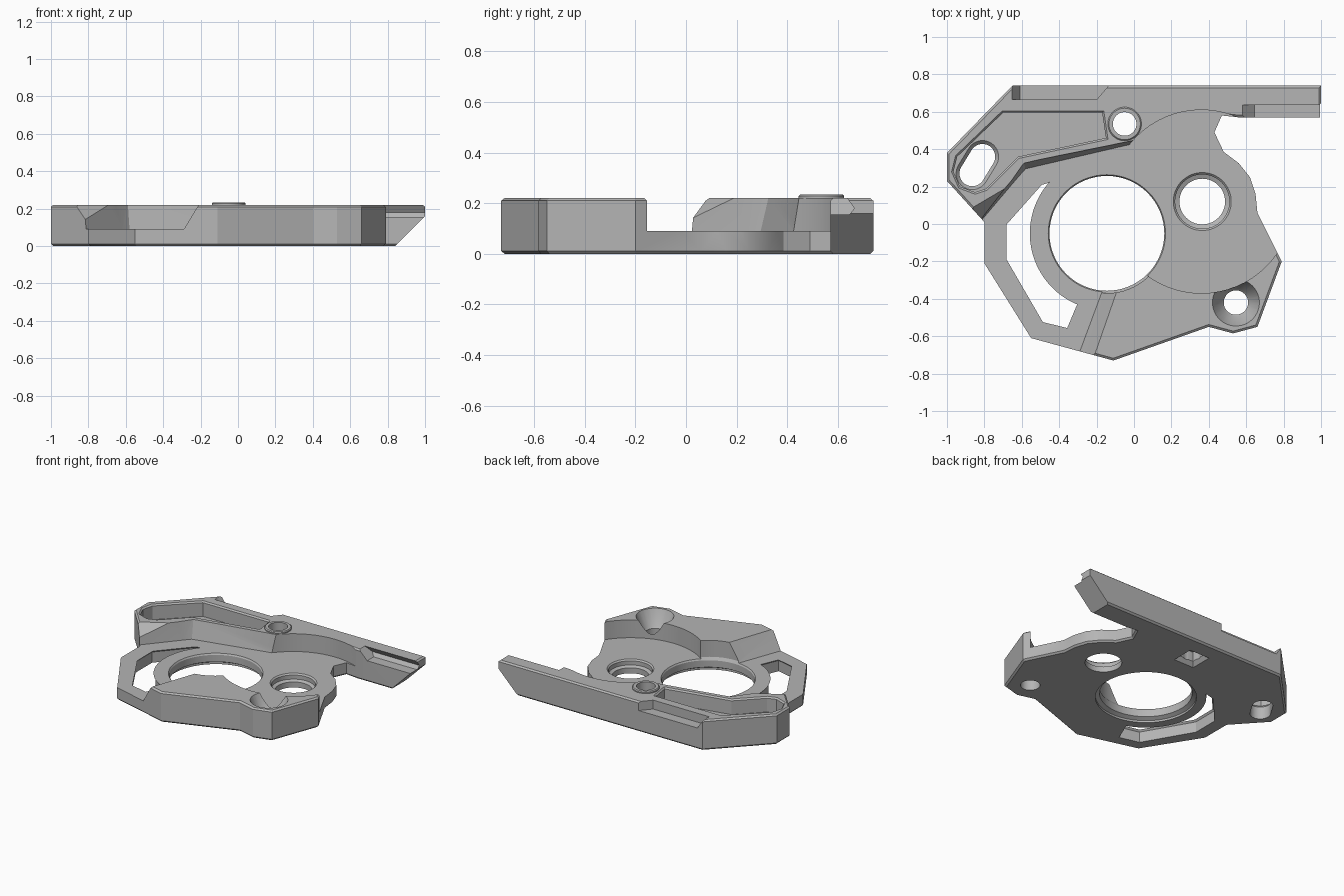
import bpy, bmesh
from math import cos, sin, radians
from mathutils import Vector

cube = bpy.data.objects.get("Cube")
if cube:
    bpy.data.objects.remove(cube)

TOP, DECK = 0.22, 0.09

grey = bpy.data.materials.new("matte_grey")
grey.use_nodes = True
grey.diffuse_color = (0.46, 0.46, 0.46, 1)
grey.node_tree.nodes["Principled BSDF"].inputs["Base Color"].default_value = (0.46, 0.46, 0.46, 1)


def loft(name, loops):
    """Solid through matching loops of 3D points."""
    bm = bmesh.new()
    rings = [[bm.verts.new(p) for p in loop] for loop in loops]
    n = len(rings[0])
    for low, high in zip(rings, rings[1:]):
        for i in range(n):
            j = (i + 1) % n
            bm.faces.new((low[i], low[j], high[j], high[i]))
    bm.faces.new(rings[0][::-1])
    bm.faces.new(rings[-1])
    bmesh.ops.triangulate(bm, faces=bm.faces[:])
    bmesh.ops.recalc_face_normals(bm, faces=bm.faces[:])
    mesh = bpy.data.meshes.new(name)
    bm.to_mesh(mesh)
    bm.free()
    mesh.materials.append(grey)
    ob = bpy.data.objects.new(name, mesh)
    bpy.context.collection.objects.link(ob)
    return ob


def at(pts, z):
    return [(x, y, z) for x, y in pts]


def inset(pts, d):
    """Mitred inset of a counter-clockwise polygon."""
    out = []
    for i, p in enumerate(pts):
        p = Vector(p)
        a = (p - Vector(pts[i - 1])).normalized()
        b = (Vector(pts[(i + 1) % len(pts)]) - p).normalized()
        na, nb = Vector((-a.y, a.x)), Vector((-b.y, b.x))
        out.append(tuple(p + (na + nb) * d / (1 + na.dot(nb))))
    return out


def arc(cx, cy, r, a0=0, a1=354.375, n=64):
    angles = [radians(a0 + (a1 - a0) * i / (n - 1)) for i in range(n)]
    return [(cx + r * cos(a), cy + r * sin(a)) for a in angles]


def turned(name, cx, cy, steps):
    """Round solid from (radius, height) steps."""
    return loft(name, [at(arc(cx, cy, r), z) for r, z in steps])


def combine(body, tool, operation="DIFFERENCE"):
    mod = body.modifiers.new("join", "BOOLEAN")
    mod.operation, mod.object, mod.solver = operation, tool, "EXACT"
    bpy.context.view_layer.objects.active = body
    bpy.ops.object.modifier_apply(modifier=mod.name)
    bpy.data.objects.remove(tool)


# Full-height plate with chamfered rims
outline = [(-0.65, 0.74), (-1, 0.38), (-1, 0.23), (-0.8, 0.01), (-0.8, -0.21), (-0.55, -0.61),
           (-0.11, -0.73), (0.4, -0.55), (0.53, -0.585), (0.66, -0.55), (0.79, -0.2), (0.66, 0.06),
           (0.65, 0.16), (0.62, 0.25), (0.56, 0.325), (0.48, 0.385), (0.43, 0.49), (0.47, 0.58),
           (0.56, 0.57), (1, 0.57), (1, 0.74)]
rim = inset(outline, 0.012)
plate = loft("bracket_plate", [at(rim, 0), at(outline, 0.012), at(outline, TOP - 0.01), at(rim, TOP)])

# Lowered deck on the left, with sloping walls
deck_low = [(0.1, 0.35), (0, 0.43), (-0.58, 0.295), (-0.62, 0.25), (-0.9, -0.08), (-1, -0.5), (-0.6, -0.9),
            (-0.33, -0.79), (-0.17, -0.36), (0, -0.2), (0.1, 0.1)]
deck_high = [(0.1, 0.35), (0, 0.45), (-0.59, 0.33), (-0.66, 0.23), (-1.05, 0), (-1.1, -0.5), (-0.6, -0.9),
             (-0.23, -0.79), (-0.08, -0.36), (0, -0.2), (0.1, 0.1)]
combine(plate, loft("deck_cut", [at(deck_low, DECK), at(deck_high, TOP + 0.02)]))

# Round recess about the middle bore
combine(plate, turned("recess_cut", 0.36, 0.12, [(0.49, DECK), (0.49, 0.3)]))

# Boss behind the ring
combine(plate, turned("boss", -0.05, 0.535, [(0.09, 0.15), (0.09, 0.228), (0.084, 0.234)]), "UNION")

# Bores: main ring, middle, front countersunk, boss
combine(plate, turned("main_bore", -0.145, -0.05,
                      [(0.335, -0.01), (0.335, 0.015), (0.307, 0.03), (0.307, 0.08), (0.32, 0.1), (0.32, 0.3)]))
combine(plate, turned("middle_bore", 0.365, 0.12,
                      [(0.122, -0.01), (0.122, 0.04), (0.145, 0.05), (0.145, 0.08), (0.165, 0.1)]))
combine(plate, turned("front_bore", 0.545, -0.42,
                      [(0.065, -0.01), (0.065, 0.1), (0.075, 0.11), (0.13, 0.23)]))
combine(plate, turned("boss_bore", -0.05, 0.535, [(0.063, -0.01), (0.063, 0.3)]))

# Square nut recess under the boss
nut = [(-0.135, 0.45), (0.035, 0.45), (0.035, 0.62), (-0.135, 0.62)]
nut_in = inset(nut, 0.025)
combine(plate, loft("nut_cut", [at(nut, -0.005), at(nut_in, 0.03), at(nut_in, 0.1)]))

# Window between ring and outer frame
window = arc(-0.145, -0.05, 0.4, 249, 133, 32)
window += [(-0.5, 0.22), (-0.695, 0.0), (-0.695, -0.19), (-0.495, -0.535), (-0.35, -0.57)]
window = window[::-1]
flare = inset(window, -0.012)
combine(plate, loft("window_cut", [at(window, -0.01), at(window, DECK - 0.012), at(flare, DECK), at(flare, 0.15)]))

# Pocket in the rear left arm, with a slanted slot through it
pocket = [(-0.70, 0.595), (-0.945, 0.36), (-0.965, 0.28), (-0.93, 0.2), (-0.85, 0.17), (-0.79, 0.19),
          (-0.62, 0.36), (-0.15, 0.46), (-0.17, 0.595)]
combine(plate, loft("pocket_cut", [at(pocket, 0.11), at(pocket, TOP - 0.01), at(inset(pocket, -0.02), TOP + 0.01)]))
slot = arc(-0.81, 0.36, 0.068, -30, 150, 20) + arc(-0.865, 0.27, 0.068, 150, 330, 20)
slot_wide = inset(slot, -0.02)
combine(plate, loft("slot_cut", [at(slot, -0.01), at(slot, 0.09), at(slot_wide, 0.112), at(slot_wide, 0.2)]))

# Undercut rail groove along the right arm
rail = [(0.5, 0.155), (0.645, 0.155), (0.665, 0.18), (0.63, 0.23), (0.5, 0.23)]
combine(plate, loft("rail_cut", [[(0.57 + 0.23 - z, y, z) for y, z in rail], [(1.1, y, z) for y, z in rail]]))

# Rear edge notch
low = [(-0.61, 0.665), (-0.2, 0.665), (-0.11, 0.77), (-0.61, 0.77)]
high = [(-0.66, 0.665), (-0.2, 0.665), (-0.11, 0.77), (-0.66, 0.77)]
combine(plate, loft("notch_cut", [at(low, 0.155), at(high, 0.23)]))

# Sloping underside at the arm tip
tip = [(0.83, -0.01), (1.1, -0.01), (1.1, 0.26)]
combine(plate, loft("tip_cut", [[(x, y, z) for x, z in tip] for y in (0.5, 0.8)]))

bpy.ops.object.select_all(action="DESELECT")
plate.select_set(True)
bpy.context.view_layer.objects.active = plate
bpy.ops.object.shade_smooth_by_angle(angle=radians(25))
